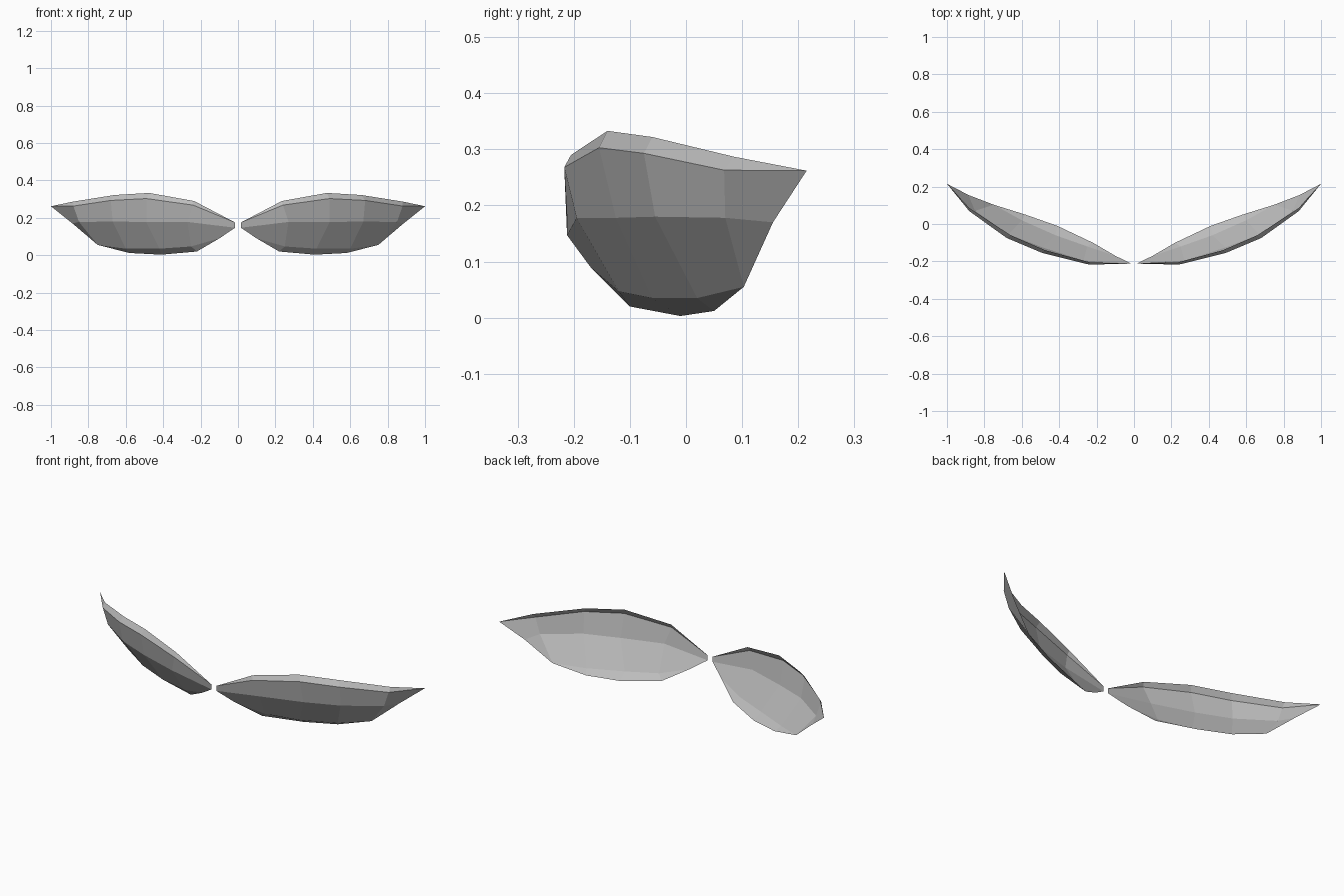
import bpy
import bmesh
from mathutils import Vector

default = bpy.data.objects.get("Cube")
if default:
    bpy.data.objects.remove(default, do_unlink=True)


def make_material(name, colour):
    material = bpy.data.materials.new(name)
    material.use_nodes = True
    material.diffuse_color = colour
    material.node_tree.nodes["Principled BSDF"].inputs["Base Color"].default_value = colour
    return material


grey = make_material("plain grey", (0.5, 0.5, 0.5, 1))

# Corners shared by several rails of the shell
inner_top = (.015, -.212, .175)
inner_low = (.015, -.212, .147)
inner_rim = (.1, -.17, .09)
outer_tip = (1, .215, .262)
outer_rim = (.885, .155, .17)
outer_low = (.75, .103, .055)

# Rails running from the inner corner to the outer tip, top rim first
rails = [
    [inner_top, (.235, -.205, .29), (.475, -.14, .333), (.66, -.06, .322), (.88, .085, .287), outer_tip],
    [inner_top, (.24, -.217, .268), (.49, -.155, .303), (.68, -.075, .293), (.88, .068, .263), outer_tip],
    [inner_low, (.27, -.195, .178), (.49, -.125, .178), (.67, -.055, .18), (.85, .07, .178), outer_rim],
    [inner_rim, (.25, -.12, .047), (.42, -.06, .035), (.6, .02, .035), outer_low, outer_rim],
    [inner_rim, (.22, -.1, .02), (.41, -.01, .003), (.58, .05, .012), outer_low, outer_rim],
]


def make_lens(name, side):
    """Skin the rails into an open faceted shell on one side of the centre."""
    bm = bmesh.new()
    verts = {}

    def vert(point):
        if point not in verts:
            x, y, z = point
            verts[point] = bm.verts.new(Vector((side * x, y, z)))
        return verts[point]

    for upper, lower in zip(rails, rails[1:]):
        for i in range(len(upper) - 1):
            corners = [upper[i], lower[i], lower[i + 1], upper[i + 1]]
            corners = list(dict.fromkeys(corners))  # shared corners make triangles
            if len(corners) < 3:
                continue
            if side < 0:
                corners.reverse()
            bm.faces.new([vert(c) for c in corners])

    mesh = bpy.data.meshes.new(name)
    bm.to_mesh(mesh)
    bm.free()
    mesh.materials.append(grey)
    lens = bpy.data.objects.new(name, mesh)
    bpy.context.collection.objects.link(lens)
    return lens


# Left and right shells mirror each other
make_lens("left_lens", 1)
make_lens("right_lens", -1)
